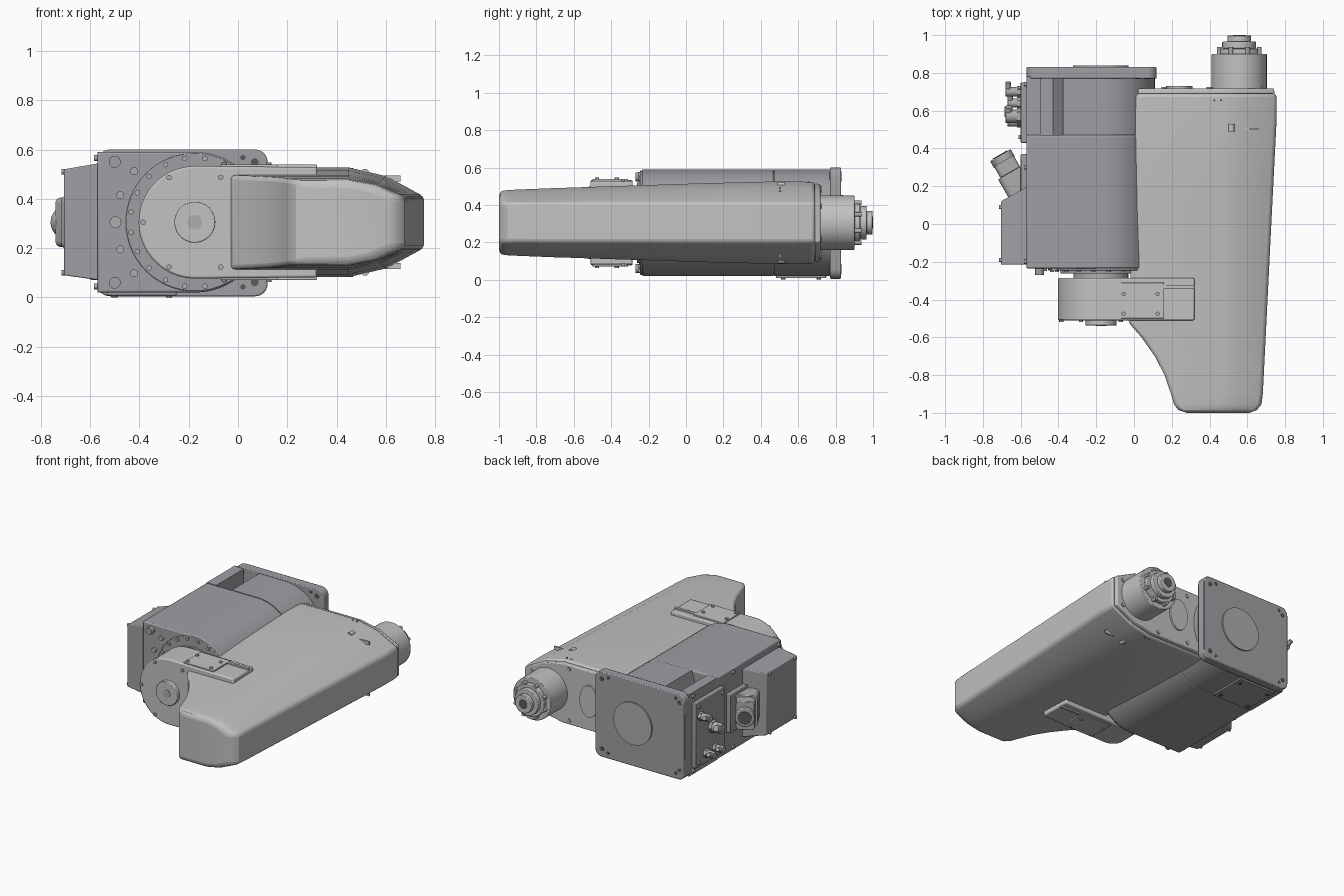
import bpy, bmesh, math
from mathutils import Vector

cube = bpy.data.objects.get("Cube")
if cube:
    bpy.data.objects.remove(cube, do_unlink=True)


def material(name, rgb):
    m = bpy.data.materials.new(name)
    m.use_nodes = True
    m.diffuse_color = (*rgb, 1)
    m.node_tree.nodes["Principled BSDF"].inputs["Base Color"].default_value = (*rgb, 1)
    return m


LIGHT = material("light grey", (0.54, 0.54, 0.53))
GREY = material("cool grey", (0.35, 0.345, 0.37))
METAL = material("metal grey", (0.42, 0.42, 0.42))
DARK = material("dark grey", (0.1, 0.1, 0.1))
CX, CZ = -0.175, 0.305    # main rotation axis, along y


def finish(name, bm, mat, bevel=0.0, segments=2):
    bmesh.ops.recalc_face_normals(bm, faces=bm.faces)
    mesh = bpy.data.meshes.new(name)
    bm.to_mesh(mesh)
    bm.free()
    mesh.materials.append(mat)
    ob = bpy.data.objects.new(name, mesh)
    bpy.context.collection.objects.link(ob)
    if bevel:
        mod = ob.modifiers.new("bevel", "BEVEL")
        mod.width, mod.segments = bevel, segments
        mod.limit_method, mod.angle_limit = "ANGLE", math.radians(35)
    bpy.ops.object.select_all(action="DESELECT")
    ob.select_set(True)
    bpy.context.view_layer.objects.active = ob
    bpy.ops.object.shade_smooth_by_angle(angle=math.radians(32))
    return ob


def loft(name, rings, mat, bevel=0.0, segments=2):
    """Skin a list of equal-length rings of points and cap both ends."""
    bm = bmesh.new()
    vs = [[bm.verts.new(p) for p in ring] for ring in rings]
    n = len(vs[0])
    for a, b in zip(vs, vs[1:]):
        for i in range(n):
            j = (i + 1) % n
            bm.faces.new((a[i], a[j], b[j], b[i]))
    bm.faces.new(vs[0])
    bm.faces.new(vs[-1])
    return finish(name, bm, mat, bevel, segments)


def prism(name, profile, y0, y1, mat, bevel=0.0):
    return loft(name, [[(x, y, z) for x, z in profile] for y in (y0, y1)], mat, bevel)


def box(name, x0, x1, y0, y1, z0, z1, mat, bevel=0.0):
    return prism(name, [(x0, z0), (x1, z0), (x1, z1), (x0, z1)], y0, y1, mat, bevel)


def rod(name, start, end, r, mat, sides=40, bevel=0.0):
    a, b = Vector(start), Vector(end)
    q = (b - a).to_track_quat("Z", "Y")
    ring = [q @ Vector((r * math.cos(t), r * math.sin(t), 0))
            for t in (math.tau * i / sides for i in range(sides))]
    return loft(name, [[p + c for p in ring] for c in (a, b)], mat, bevel)


def disc(name, x, z, y0, y1, r, mat, sides=40, bevel=0.0):
    return rod(name, (x, y0, z), (x, y1, z), r, mat, sides, bevel)


def arc(cx, cz, r, a0, a1, n):
    return [(cx + r * math.cos(math.radians(a0 + (a1 - a0) * i / n)),
             cz + r * math.sin(math.radians(a0 + (a1 - a0) * i / n))) for i in range(n + 1)]


def rounded(x0, x1, z0, z1, r):
    return (arc(x1 - r, z1 - r, r, 90, 0, 6) + arc(x1 - r, z0 + r, r, 0, -90, 6)
            + arc(x0 + r, z0 + r, r, -90, -180, 6) + arc(x0 + r, z1 - r, r, 180, 90, 6))


# Base housing: flat on one side, round on the other, pocket near the flange
half_round = arc(CX, CZ, 0.285, 90, -90, 28)
corners = [(-0.57, 0.02), (-0.57, 0.59)]
pocket = [(-0.495, 0.59), (-0.495, 0.38), (-0.43, 0.38), (-0.375, 0.59)]
prism("base_housing", half_round + corners, -0.235, 0.47, GREY, 0.008)
prism("base_housing_rear", half_round + corners + pocket, 0.47, 0.78, GREY)
prism("mounting_flange", rounded(-0.57, 0.12, 0.005, 0.6, 0.05), 0.77, 0.83, GREY, 0.006)
disc("flange_cover", CX, CZ, 0.825, 0.84, 0.147, METAL, 56)
box("base_underside_plate", -0.53, -0.25, 0.48, 0.75, 0.008, 0.025, GREY, 0.003)
for x in (-0.5, -0.28):
    for y in (0.52, 0.71):
        rod("underside_bolt", (x, y, 0.0), (x, y, 0.01), 0.012, DARK, 12)

for s in (-1, 1):
    for x, dz, r in ((0.02, 0.262, 0.011), (0.068, 0.243, 0.016), (-0.5, 0.262, 0.011), (-0.53, 0.235, 0.014)):
        for y0, y1 in ((0.768, 0.77), (0.83, 0.832)):
            disc("flange_hole", x, CZ + s * dz, y0, y1, r, DARK, 16)

# Base front ring with its bolts
disc("base_front_ring", CX, CZ, -0.245, -0.22, 0.28, GREY, 64, 0.004)
disc("bearing_neck", CX, CZ, -0.29, -0.24, 0.145, METAL, 48)
disc("bearing_collar", CX, CZ, -0.262, -0.24, 0.215, GREY, 48)
for i in range(20):
    t = math.tau * (i + 0.5) / 20
    disc("ring_bolt", CX + 0.262 * math.cos(t), CZ + 0.262 * math.sin(t), -0.253, -0.24, 0.011, METAL, 12)
for deg in (140, 160, 180, 200, 220):
    t = math.radians(deg)
    disc("housing_bolt", CX + 0.322 * math.cos(t), CZ + 0.322 * math.sin(t), -0.25, -0.23,
         0.024 if deg == 180 else 0.016, METAL, 16)
for z in (0.06, 0.55):
    disc("housing_foot", -0.5, z, -0.27, -0.23, 0.024, GREY, 20)

# Shoulder joint: rounded link between the base and the arm
link = arc(CX, CZ, 0.228, 90, 270, 28) + [(0.32, CZ - 0.223), (0.32, CZ + 0.223)]
prism("shoulder_joint", link, -0.51, -0.285, LIGHT, 0.008)
disc("shoulder_hub", CX, CZ, -0.538, -0.5, 0.083, LIGHT, 40, 0.004)
disc("hub_centre", CX, CZ, -0.541, -0.53, 0.03, METAL, 24)
for i in range(6):
    t = math.radians(30 + 60 * i + 30)
    disc("joint_bolt", CX + 0.21 * math.cos(t), CZ + 0.21 * math.sin(t), -0.52, -0.5, 0.011, METAL, 12)
for s in (-1, 1):
    ends = sorted((CZ + s * 0.22, CZ + s * 0.234))
    box("joint_cover", -0.07, 0.16, -0.5, -0.31, *ends, LIGHT, 0.003)
    box("joint_cover_rib", 0.05, 0.32, -0.345, -0.325, *ends, LIGHT, 0.003)
    for x in (-0.055, 0.125):
        for y in (-0.37, -0.475):
            rod("cover_bolt", (x, y, CZ + s * 0.23), (x, y, CZ + s * 0.242), 0.011, METAL, 12)

# Arm shell: y, left edge, right edge, half height
stations = [(0.69, 0.0, 0.755, 0.217), (0.55, 0.0, 0.755, 0.222), (0.1, 0.0, 0.732, 0.211),
            (-0.3, -0.02, 0.712, 0.198), (-0.52, -0.03, 0.701, 0.191), (-0.6, 0.04, 0.697, 0.188),
            (-0.7, 0.11, 0.692, 0.185), (-0.8, 0.162, 0.687, 0.181), (-0.9, 0.196, 0.682, 0.177),
            (-0.955, 0.212, 0.675, 0.174), (-0.985, 0.235, 0.65, 0.17), (-1.0, 0.28, 0.61, 0.158)]


def arm_section(y, xl, xr, h):
    crease = 0.45
    low = 0.104
    top = [(xl, h), (crease, h), (crease + 0.5 * (xr - crease), low + 0.7 * (h - low)), (xr, low)]
    outline = top + [(x, -z) for x, z in reversed(top)]
    return [(x, y, CZ + z) for x, z in outline]


loft("arm_shell", [arm_section(*s) for s in stations], LIGHT, 0.018, 3)
loft("arm_end_plate", [arm_section(0.69, 0.02, 0.745, 0.21), arm_section(0.718, 0.02, 0.74, 0.205)],
     LIGHT, 0.005)
oval = [(0.24 + 0.07 * math.cos(t), CZ + 0.11 * math.sin(t))
        for t in (math.tau * i / 40 for i in range(40))]
prism("arm_end_cover", oval, 0.71, 0.73, LIGHT)
for s in (-1, 1):
    rod("arm_lug", (0.515, 0.49, CZ + s * 0.2), (0.515, 0.53, CZ + s * 0.2), 0.017, LIGHT, 16)
    box("arm_seam", 0.47, 0.66, 0.498, 0.508, CZ + s * 0.178 - 0.012, CZ + s * 0.178 + 0.012, LIGHT)
    for x, z in ((0.16, 0.17), (0.4, 0.18), (0.69, 0.09)):
        disc("end_plate_bolt", x, CZ + s * z, 0.71, 0.724, 0.015, METAL, 12)
    for x in (0.425, 0.46):
        rod("arm_pin_hole", (x, 0.655, CZ + s * 0.2), (x, 0.655, CZ + s * 0.221), 0.006, DARK, 10)

# Wrist: stepped cylinder and tool flange
WX = 0.557
for name, y0, y1, r in (("wrist_body", 0.71, 0.9, 0.146), ("wrist_step", 0.9, 0.93, 0.112),
                        ("wrist_collar", 0.93, 0.965, 0.09), ("tool_flange", 0.965, 0.998, 0.063)):
    disc(name, WX, CZ, y0, y1, r, LIGHT, 56, 0.004)
disc("tool_bore", WX, CZ, 0.996, 1.0, 0.032, DARK, 28)
for i in range(8):
    t = math.tau * (i + 0.5) / 8
    disc("wrist_bolt", WX + 0.115 * math.cos(t), CZ + 0.115 * math.sin(t), 0.89, 0.937, 0.012, METAL, 12)

# Connector box on the flat side of the base
loft("connector_box", [[(x, -0.215, z0), (x, y1, z0), (x, y1, z1), (x, -0.215, z1)]
                       for x, y1, z0, z1 in ((-0.56, 0.2, 0.07, 0.545), (-0.705, 0.12, 0.09, 0.52))],
     GREY, 0.005)
for z in (0.1, 0.51):
    for y in (-0.19, 0.09):
        rod("box_screw", (-0.7, y, z), (-0.716, y, z), 0.011, METAL, 12)

# Angled power connector
axis = Vector((-0.5, 0.866, 0))
side = Vector((0.866, 0.5, 0))
root = Vector((-0.605, 0.187, CZ))


def plug(name, d0, d1, w, h, mat):
    shape = rounded(-w, w, -h, h, min(w, h) * 0.4)
    loft(name, [[root + axis * d + side * u + Vector((0, 0, v)) for u, v in shape] for d in (d0, d1)],
         mat, 0.004)


plug("power_socket", -0.06, 0.1, 0.075, 0.11, METAL)
plug("power_plug", 0.1, 0.17, 0.06, 0.1, METAL)
rod("plug_cap", root + axis * 0.16, root + axis * 0.205, 0.063, METAL, 32, 0.005)
rod("plug_bore", root + axis * 0.205, root + axis * 0.209, 0.045, DARK, 28)
box("socket_base", -0.6, -0.56, 0.12, 0.37, 0.17, 0.44, GREY, 0.005)

# Connection panel with small fittings
box("connection_panel", -0.6, -0.56, 0.43, 0.75, 0.07, 0.52, GREY, 0.004)
for y, z, r, reach in ((0.57, 0.3, 0.035, 0.06), (0.7, 0.42, 0.025, 0.06),
                       (0.64, 0.14, 0.024, 0.05), (0.54, 0.14, 0.024, 0.05)):
    rod("fitting_base", (-0.59, y, z), (-0.62, y, z), r * 1.25, METAL, 6)
    rod("fitting", (-0.61, y, z), (-0.62 - reach, y, z), r, METAL, 24, 0.003)
    rod("fitting_elbow", (-0.605 - reach, y, z), (-0.605 - reach, y + 0.05, z + 0.02), r * 0.6, METAL, 16)
for y in (0.46, 0.72):
    for z in (0.1, 0.49):
        rod("panel_screw", (-0.59, y, z), (-0.612, y, z), 0.011, METAL, 12)
for y in (-0.2, 0.3, 0.74):
    for z in (0.045, 0.565):
        rod("side_screw", (-0.56, y, z), (-0.583, y, z), 0.012, METAL, 12)
